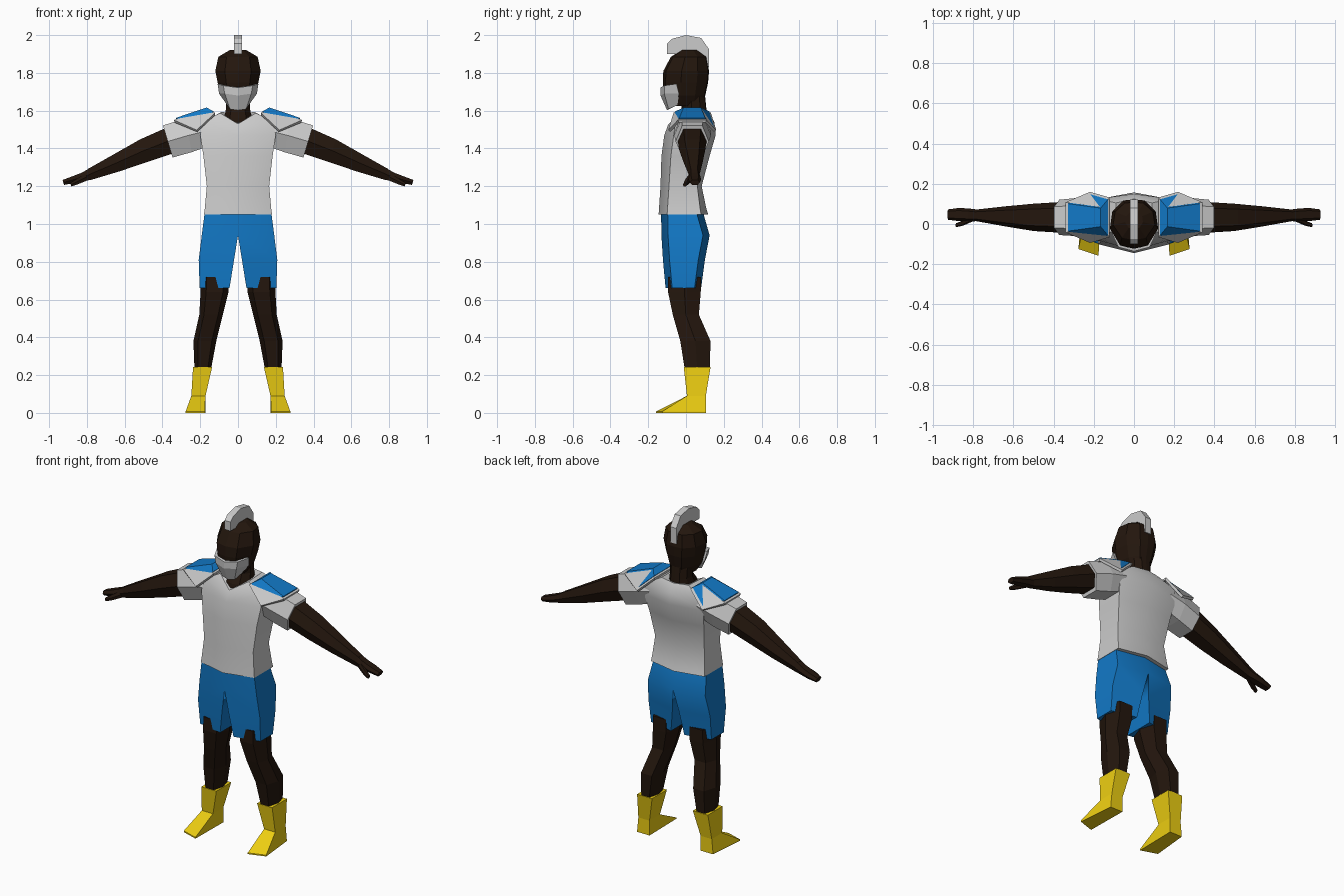
import bpy, bmesh, math
from mathutils import Vector

if "Cube" in bpy.data.objects:
    bpy.data.objects.remove(bpy.data.objects["Cube"])


def material(name, rgb):
    m = bpy.data.materials.new(name)
    m.diffuse_color = (*rgb, 1)
    m.use_nodes = True
    m.node_tree.nodes["Principled BSDF"].inputs["Base Color"].default_value = m.diffuse_color
    return m


SKIN = material("dark_skin", (0.017, 0.008, 0.004))
BLUE = material("blue", (0.006, 0.19, 0.57))
YELLOW = material("yellow", (0.85, 0.62, 0.006))


def add(name, bm, mat):
    """Finish a half model and mirror it across x = 0."""
    bmesh.ops.recalc_face_normals(bm, faces=bm.faces)
    me = bpy.data.meshes.new(name)
    bm.to_mesh(me)
    bm.free()
    ob = bpy.data.objects.new(name, me)
    bpy.context.collection.objects.link(ob)
    if mat:
        me.materials.append(mat)
    mod = ob.modifiers.new("mirror", 'MIRROR')
    mod.use_clip = True
    return ob


def loft(name, rings, mat=None):
    """Skin equal-length rings with end caps; faces on the mirror plane are left out."""
    bm = bmesh.new()
    rows = [[bm.verts.new(p) for p in r] for r in rings]

    def face(vs):
        if any(abs(v.co.x) > 1e-6 for v in vs):
            bm.faces.new(vs)
    for a, b in zip(rows, rows[1:]):
        for i in range(len(a)):
            j = (i + 1) % len(a)
            face([a[i], a[j], b[j], b[i]])
    face(rows[0])
    face(rows[-1])
    return add(name, bm, mat)


HEX = [(1, 0), (.6, 1), (-.6, 1), (-1, 0), (-.6, -1), (.6, -1)]


def limb_ring(x, y, z, up, depth, lean=0.3):
    """Six-sided section of an arm: up is half height, depth half width in y."""
    return [(x + lean * up * b, y + depth * a, z + up * b) for a, b in HEX]


def leg_ring(z, x0, x1, y0, y1):
    cx, cy, w, d = (x0 + x1) / 2, (y0 + y1) / 2, (x1 - x0) / 2, (y1 - y0) / 2
    return [(cx + w * a, cy + d * b, z) for a, b in HEX]


def head_ring(z, w, yf, yb):
    d = yb - yf
    return [(0, yf, z), (.58 * w, yf + .06 * d, z), (w, yf + .4 * d, z),
            (.9 * w, yb - .25 * d, z), (.45 * w, yb - .02 * d, z), (0, yb, z)]


def smooth(ob, angle):
    bpy.ops.object.select_all(action='DESELECT')
    ob.select_set(True)
    bpy.context.view_layer.objects.active = ob
    bpy.ops.object.shade_smooth_by_angle(angle=math.radians(angle))


# shirt: z, half width, front centre, front corner, back corner, back centre
shirt = [(1.05, .18, -.145, -.10, .08, .118), (1.08, .176, -.143, -.098, .075, .108),
         (1.20, .165, -.135, -.09, .06, .083), (1.36, .183, -.13, -.08, .09, .125),
         (1.47, .20, -.115, -.065, .12, .157), (1.54, .185, -.09, -.055, .125, .15)]
rings = [[(0, f, z), (w, fc, z), (w, bc, z), (0, b, z)] for z, w, f, fc, bc, b in shirt]
rings[-1][0] = (0, -.095, 1.525)
rings.append([(0, -.085, 1.53), (.095, -.035, 1.588), (.09, .105, 1.592), (0, .125, 1.59)])
smooth(loft("shirt", rings), 35)

# sleeves
loft("sleeves", [limb_ring(.16, .035, 1.495, .085, .095, 0),
                 limb_ring(.26, .035, 1.47, .09, .097, .15),
                 limb_ring(.372, .033, 1.437, .085, .088)])

# arms
loft("arms", [limb_ring(.34, .033, 1.45, .068, .078),
              limb_ring(.50, .033, 1.388, .06, .068),
              limb_ring(.64, .038, 1.325, .046, .05),
              limb_ring(.785, .043, 1.263, .029, .029)], SKIN)

# hands and thumbs
loft("hands", [limb_ring(.78, .043, 1.264, .029, .029),
               limb_ring(.82, .045, 1.25, .022, .032),
               limb_ring(.87, .047, 1.235, .018, .033),
               limb_ring(.925, .047, 1.22, .013, .026)], SKIN)
loft("thumbs", [limb_ring(.80, .03, 1.25, .018, .016),
                limb_ring(.85, .005, 1.225, .014, .013),
                limb_ring(.885, -.006, 1.208, .009, .01)], SKIN)

# shoulder pads: a folded plate on top of a slightly larger grey rim
FRONT = [(.128, -.055, 1.592), (.218, -.08, 1.508), (.33, -.035, 1.556), (.165, -.012, 1.612)]


def pad(name, scale, drop, thick, mat=None):
    bm = bmesh.new()
    mid = Vector((.225, .033, 1.56))
    pts = FRONT + [(x, .066 - y, z) for x, y, z in FRONT]
    v = [bm.verts.new(mid + (Vector(p) - mid) * scale + Vector((0, 0, -drop))) for p in pts]
    for f in ((0, 1, 2, 3), (3, 2, 6, 7), (7, 6, 5, 4), (0, 3, 7, 4)):
        bm.faces.new([v[i] for i in f])
    ob = add(name, bm, mat)
    mod = ob.modifiers.new("thickness", 'SOLIDIFY')
    mod.thickness = thick
    mod.offset = 0


pad("shoulder_pads", .98, 0, .012, BLUE)
pad("shoulder_pad_rims", 1.07, .012, .016)

# shorts: z, inner x, outer x, front, back
shorts = [(1.07, 0, .175, -.132, .088), (.94, 0, .192, -.13, .125),
          (.81, .021, .208, -.122, .10), (.66, .045, .203, -.108, .08)]
smooth(loft("shorts", [[(a, f, z), (b, f + .035, z), (b, k - .035, z), (a, k, z)]
                       for z, a, b, f, k in shorts], BLUE), 35)

# legs
loft("legs", [leg_ring(.72, .05, .195, -.095, .08), leg_ring(.64, .05, .198, -.095, .078),
              leg_ring(.52, .08, .205, -.07, .068), leg_ring(.38, .115, .236, -.03, .13),
              leg_ring(.22, .145, .23, -.005, .125)], SKIN)

# boots with wedge feet
boots = [[(x0, y0, z), (x1, y0, z), (x1, y1, z), (x0, y1, z)] for z, x0, x1, y0, y1 in
         ((.243, .137, .238, -.012, .13), (.09, .172, .247, .005, .105))]
for z in (.008, 0):
    boots.append([(.176, -.158, z), (.277, -.125, z), (.255, .105, z), (.172, .105, z)])
loft("boots", boots, YELLOW)

# neck and head
loft("neck", [head_ring(1.50, .09, -.075, .11), head_ring(1.56, .075, -.06, .112),
              head_ring(1.61, .063, -.025, .108), head_ring(1.69, .066, -.02, .10)], SKIN)
loft("head", [head_ring(1.625, .055, -.09, .085), head_ring(1.68, .088, -.115, .102),
              head_ring(1.75, .108, -.123, .117), head_ring(1.81, .12, -.12, .122),
              head_ring(1.885, .104, -.08, .108), head_ring(1.92, .045, -.025, .06)], SKIN)

# face mask
loft("mask", [[(0, -.10, 1.602), (.042, -.092, 1.608), (.055, -.045, 1.63), (0, -.045, 1.63)],
              [(0, -.135, 1.68), (.07, -.115, 1.69), (.1, -.037, 1.69), (0, -.04, 1.69)],
              [(0, -.136, 1.722), (.078, -.115, 1.733), (.108, -.05, 1.742), (0, -.05, 1.735)]])

# crest on top of the head
crest = [(-.10, 1.90), (-.10, 1.955), (-.075, 1.98), (0, 2.0), (.08, 1.985), (.122, 1.925),
         (.122, 1.83), (.105, 1.83), (.09, 1.89), (0, 1.90)]
loft("crest", [[(x, y, z) for y, z in crest] for x in (0, .02)])
